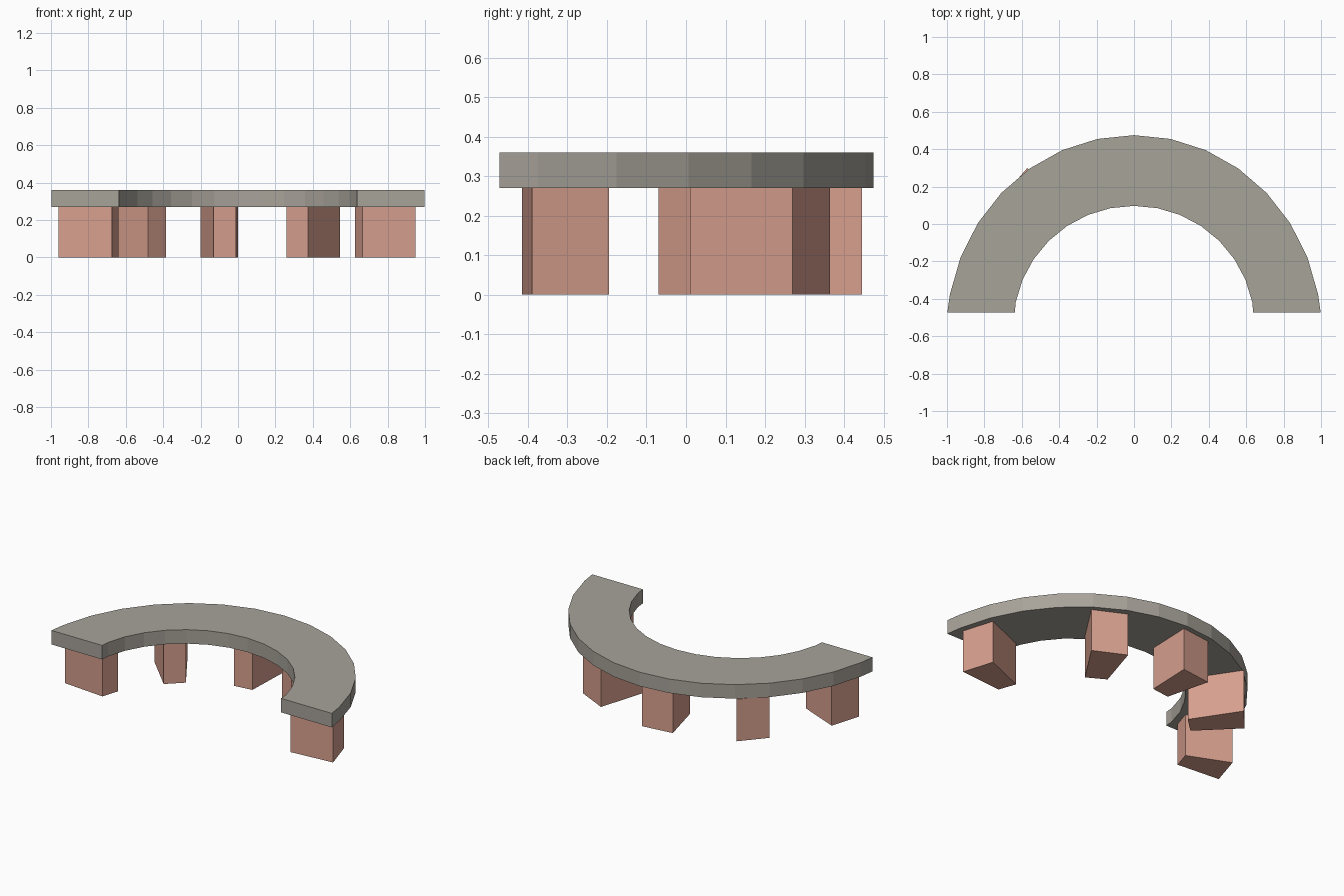
import bpy, bmesh, math

if "Cube" in bpy.data.objects:
    bpy.data.objects.remove(bpy.data.objects["Cube"])

def material(name, rgb):
    m = bpy.data.materials.new(name)
    m.diffuse_color = (*rgb, 1)
    m.use_nodes = True
    m.node_tree.nodes["Principled BSDF"].inputs["Base Color"].default_value = m.diffuse_color
    return m

stone = material("warm grey", (0.39, 0.366, 0.323))
brick = material("salmon", (0.68, 0.35, 0.27))

def prism(name, outline, z0, z1, mat):
    """Extrude a flat outline between two heights."""
    bm = bmesh.new()
    face = bm.faces.new([bm.verts.new((x, y, z0)) for x, y in outline])
    top = bmesh.ops.extrude_face_region(bm, geom=[face])
    for v in top["geom"]:
        if isinstance(v, bmesh.types.BMVert):
            v.co.z = z1
    bmesh.ops.recalc_face_normals(bm, faces=bm.faces)
    me = bpy.data.meshes.new(name)
    bm.to_mesh(me)
    bm.free()
    me.materials.append(mat)
    ob = bpy.data.objects.new(name, me)
    bpy.context.collection.objects.link(ob)
    return ob

# Curved seat: half ring of 11.25 degree steps, cut off straight at the front
FRONT = -0.472

def arc(rx, ry, cy, end_x):
    pts = [(-end_x, FRONT)]
    for i in range(-7, 8):
        a = math.radians(11.25 * i)
        pts.append((rx * math.sin(a), cy + ry * math.cos(a)))
    return pts + [(end_x, FRONT)]

outer = arc(1.003, 1.055, -0.58, 0.998)
inner = arc(0.645, 0.64, -0.543, 0.637)
prism("curved_seat", outer + inner[::-1], 0.27, 0.36, stone)

# Five wedge-shaped supports, narrow towards the inside of the curve
legs = {
    "left_end_leg": [(-0.675, -0.415), (-0.64, -0.305), (-0.90, -0.195), (-0.96, -0.39)],
    "left_leg": [(-0.48, -0.07), (-0.385, 0.02), (-0.57, 0.30), (-0.70, 0.15)],
    "middle_leg": [(-0.13, 0.145), (-0.01, 0.16), (0.0, 0.445), (-0.2, 0.42)],
    "right_leg": [(0.375, 0.01), (0.545, 0.27), (0.35, 0.365), (0.26, 0.075)],
    "right_end_leg": [(0.665, -0.415), (0.95, -0.39), (0.89, -0.195), (0.625, -0.305)],
}
for name, outline in legs.items():
    prism(name, outline, 0.0, 0.27, brick)
